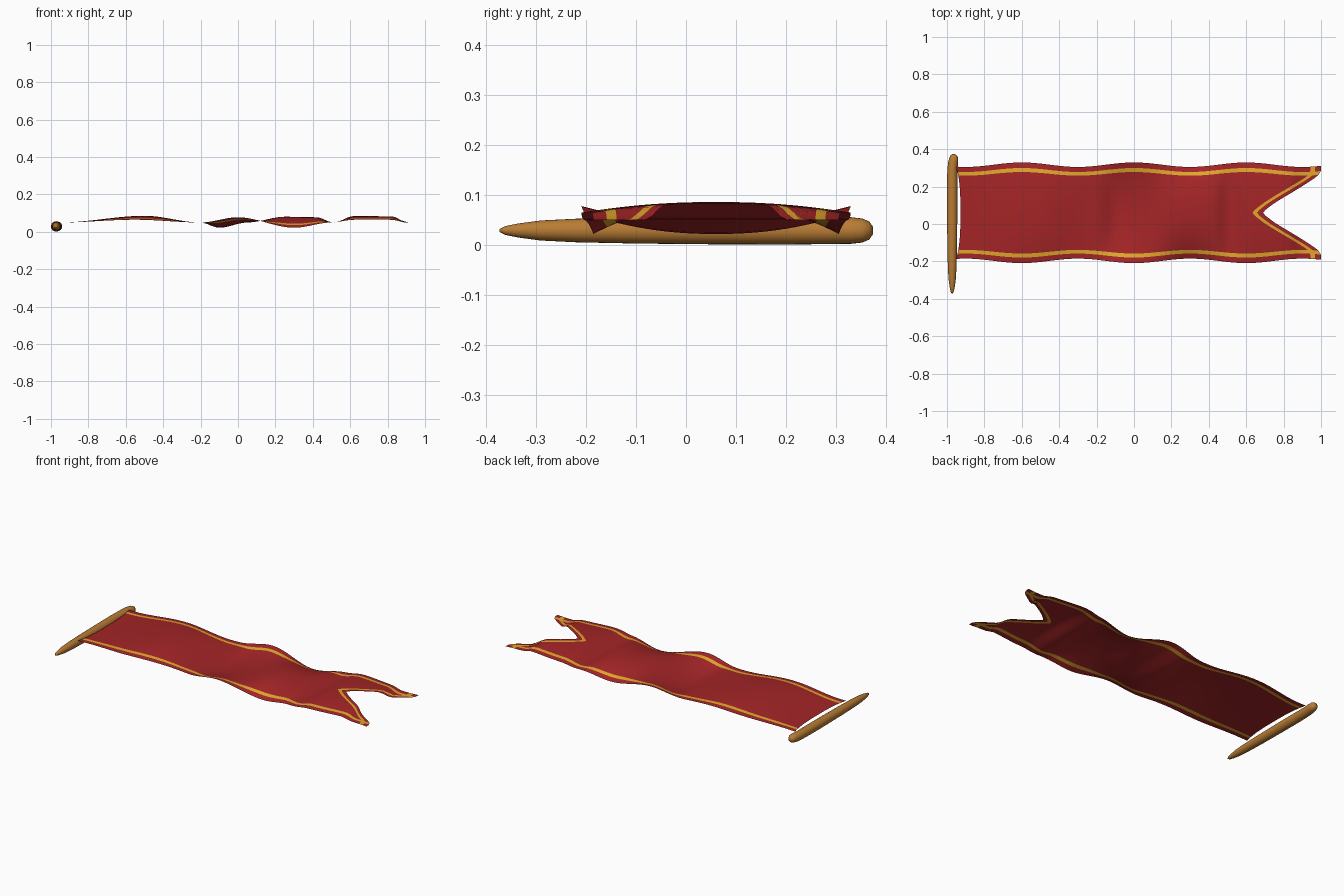
import bpy, bmesh, math
from mathutils import Vector

if "Cube" in bpy.data.objects:
    bpy.data.objects.remove(bpy.data.objects["Cube"])


def material(name, rgb):
    m = bpy.data.materials.new(name)
    m.diffuse_color = (*rgb, 1)
    m.use_nodes = True
    m.node_tree.nodes["Principled BSDF"].inputs["Base Color"].default_value = m.diffuse_color
    return m


red = material("cloth red", (0.37, 0.018, 0.02))
gold = material("trim gold", (0.76, 0.38, 0.025))
wood = material("pole wood", (0.48, 0.20, 0.035))


def ease(points, t):
    """Smooth interpolation through (position, value) points."""
    if t <= points[0][0]:
        return points[0][1]
    for (a, p), (b, q) in zip(points, points[1:]):
        if t <= b:
            k = (t - a) / (b - a)
            return p + (q - p) * k * k * (3 - 2 * k)
    return points[-1][1]


def lerp(points, t):
    for (a, p), (b, q) in zip(points, points[1:]):
        if t <= b:
            return p + (q - p) * (t - a) / (b - a)
    return points[-1][1]


def finish(name, bm, mats):
    me = bpy.data.meshes.new(name)
    bm.normal_update()
    bm.to_mesh(me)
    bm.free()
    for m in mats:
        me.materials.append(m)
    for p in me.polygons:
        p.use_smooth = True
    ob = bpy.data.objects.new(name, me)
    bpy.context.collection.objects.link(ob)
    return ob


# cloth: heights along the middle and along both edges, and the swallowtail end
MID = [(-0.95, 0), (-0.5, 0.036), (-0.2, 0), (-0.1, -0.028), (0.05, 0),
       (0.25, 0.031), (0.42, 0.028), (0.51, 0), (0.62, 0.034), (0.83, 0.034), (0.9, 0)]
EDGE = [(-0.95, 0), (-0.55, 0.015), (-0.2, 0), (0.0, 0.028), (0.3, -0.028),
        (0.5, 0), (0.62, 0.015), (0.82, 0.015), (0.9, 0)]
TAIL = [(0, 0.69), (0.05, 0.70), (0.2, 0.75), (0.5, 0.868), (0.8, 0.985), (0.9, 1.0), (1, 1.0)]
CENTRE, START, SPLIT = 0.06, -0.95, 0.55


def half_width(x):
    return 0.257 + 0.012 * math.cos(2 * math.pi * x / 0.6)


# row positions across (fraction of half width); gold lies between 0.81 and 0.89
side = [i * 0.81 / 14 for i in range(1, 15)] + [0.85, 0.89, 0.945, 1.0]
rows = [-v for v in reversed(side)] + [0] + side
N_BODY, N_TAIL = 64, 14

bm = bmesh.new()
grid = []
for v in rows:
    a = abs(v)
    end = lerp(TAIL, a)
    start = START + 0.022 * (1 - a ** 3)
    xs = [start + (SPLIT - start) * i / N_BODY for i in range(N_BODY)]
    xs += [SPLIT + (end - 0.057 - SPLIT) * i / N_TAIL for i in range(N_TAIL + 1)]
    xs += [end - 0.032, end - 0.014, end]
    line = []
    for x in xs:
        w = a ** 2.2
        z = 0.05 + ease(MID, x) * (1 - w) + ease(EDGE, x) * w
        line.append(bm.verts.new((x, CENTRE + v * half_width(x), z)))
    grid.append(line)
tail_band = N_BODY + N_TAIL
for r in range(len(rows) - 1):
    across = abs(rows[r] + rows[r + 1]) / 2
    for c in range(len(grid[0]) - 1):
        f = bm.faces.new((grid[r][c], grid[r][c + 1], grid[r + 1][c + 1], grid[r + 1][c]))
        # gold bands along both sides and along the swallowtail
        f.material_index = int(0.81 < across < 0.89 or c == tail_band)
finish("banner_cloth", bm, [red, gold])

# pole: tapered to a point at the front, blunt at the back
RINGS = [(-0.372, 0.003, 0), (-0.36, 0.009, 0), (-0.335, 0.014, 0), (-0.29, 0.020, 0),
         (-0.22, 0.0235, 0), (-0.1, 0.026, 0), (0.05, 0.0275, 0), (0.2, 0.028, 0),
         (0.29, 0.027, 0.001), (0.33, 0.0265, 0.005), (0.352, 0.024, 0.008),
         (0.366, 0.018, 0.008), (0.373, 0.008, 0.008)]
SIDES = 24
bm = bmesh.new()
loops = []
for y, r, dx in RINGS:
    loops.append([bm.verts.new((-0.972 + dx + r * math.cos(t), y, 0.029 + r * math.sin(t)))
                  for t in (2 * math.pi * i / SIDES for i in range(SIDES))])
for p, q in zip(loops, loops[1:]):
    for i in range(SIDES):
        j = (i + 1) % SIDES
        bm.faces.new((p[i], q[i], q[j], p[j]))
bm.faces.new(loops[0])
bm.faces.new(list(reversed(loops[-1])))
bmesh.ops.recalc_face_normals(bm, faces=bm.faces[:])
finish("pole", bm, [wood])
